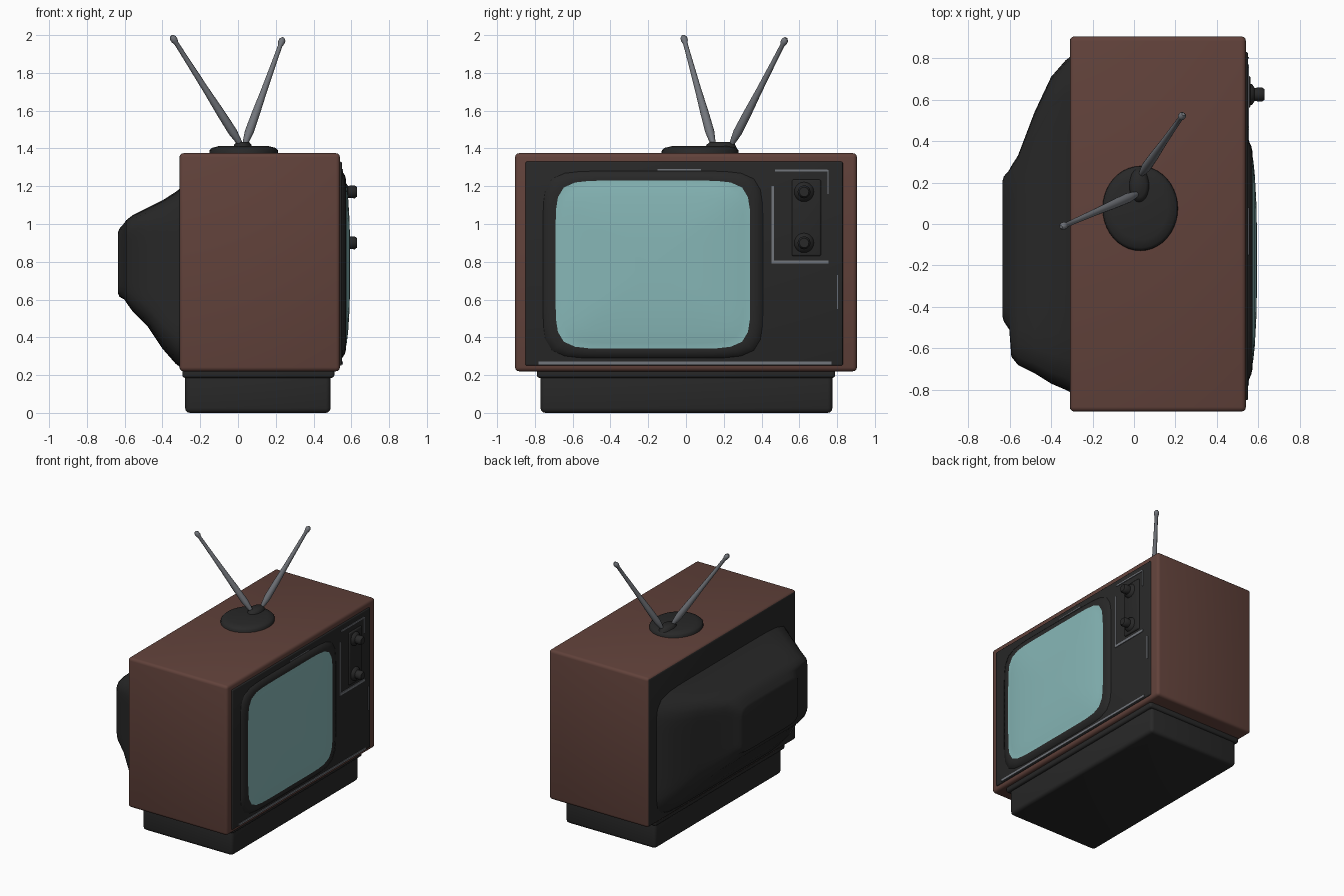
import bpy, bmesh, math
from mathutils import Vector

if "Cube" in bpy.data.objects:
    bpy.data.objects.remove(bpy.data.objects["Cube"])


def material(name, rgb):
    m = bpy.data.materials.new(name)
    m.diffuse_color = (*rgb, 1)
    m.use_nodes = True
    m.node_tree.nodes["Principled BSDF"].inputs["Base Color"].default_value = m.diffuse_color
    return m


BROWN = material("brown wood", (0.120, 0.054, 0.043))
BLACK = material("black plastic", (0.021, 0.021, 0.021))
GLASS = material("teal glass", (0.24, 0.47, 0.47))
METAL = material("grey metal", (0.17, 0.18, 0.20))


def finish(bm, name, mats, angle=35):
    bmesh.ops.recalc_face_normals(bm, faces=bm.faces[:])
    me = bpy.data.meshes.new(name)
    bm.to_mesh(me)
    bm.free()
    for m in mats:
        me.materials.append(m)
    ob = bpy.data.objects.new(name, me)
    bpy.context.collection.objects.link(ob)
    bpy.ops.object.select_all(action='DESELECT')
    ob.select_set(True)
    bpy.context.view_layer.objects.active = ob
    bpy.ops.object.shade_smooth_by_angle(angle=math.radians(angle))
    return ob


def box(name, x, y, z, mats, bevel=0.0, rule=None):
    bm = bmesh.new()
    bmesh.ops.create_cube(bm, size=1)
    for v in bm.verts:
        v.co = [r[0] + (c + 0.5) * (r[1] - r[0]) for c, r in zip(v.co, (x, y, z))]
    if bevel:
        bmesh.ops.bevel(bm, geom=bm.edges[:], offset=bevel, segments=3,
                        profile=0.5, affect='EDGES')
    bm.normal_update()
    if rule:
        for f in bm.faces:
            f.material_index = rule(f)
    return finish(bm, name, mats)


def skin(bm, rings):
    """Bridge rings of points and cap both ends; yields faces per band."""
    vs = [[bm.verts.new(p) for p in r] for r in rings]
    bands = []
    for a, b in zip(vs, vs[1:]):
        n = len(a)
        bands.append([bm.faces.new((a[i], a[(i + 1) % n], b[(i + 1) % n], b[i]))
                      for i in range(n)])
    return bm.faces.new(vs[0]), bands, bm.faces.new(vs[-1])


def squircle(y0, y1, z0, z1, power, n=64):
    pts = []
    for i in range(n):
        c, s = math.cos(2 * math.pi * i / n), math.sin(2 * math.pi * i / n)
        # even spread of points around a rounded rectangle
        k = (abs(c) ** power + abs(s) ** power) ** (-1 / power)
        pts.append(((y0 + y1) / 2 + k * c * (y1 - y0) / 2,
                    (z0 + z1) / 2 + k * s * (z1 - z0) / 2))
    return pts


# Cabinet with black back face
box("cabinet", (-0.31, 0.54), (-0.905, 0.905), (0.22, 1.375), [BROWN, BLACK], 0.022,
    lambda f: int(f.normal.x < -0.9))

# Base and its upper lip
box("base", (-0.28, 0.49), (-0.77, 0.775), (0.0, 0.22), [BLACK], 0.025)
box("base_lip", (-0.295, 0.51), (-0.79, 0.79), (0.185, 0.24), [BLACK], 0.015)

# Front panel
box("front_panel", (0.50, 0.55), (-0.85, 0.83), (0.25, 1.33), [BLACK], 0.008)

# Tube housing at the back: x, y0, y1, z0, z1
sections = [(-0.29, -0.82, 0.82, 0.23, 1.20), (-0.33, -0.80, 0.79, 0.26, 1.17),
            (-0.40, -0.77, 0.71, 0.34, 1.125), (-0.48, -0.72, 0.54, 0.46, 1.085),
            (-0.56, -0.68, 0.33, 0.54, 1.045), (-0.592, -0.64, 0.28, 0.585, 1.02),
            (-0.602, -0.51, 0.26, 0.60, 1.005), (-0.628, -0.47, 0.23, 0.615, 0.975),
            (-0.634, -0.45, 0.21, 0.63, 0.96)]
bm = bmesh.new()
skin(bm, [[(s[0], y, z) for y, z in squircle(*s[1:], 9)] for s in sections])
finish(bm, "tube_housing", [BLACK], 30)

# Screen and its swollen surround in one shell: scale from screen edge, x
CY, CZ, HY, HZ = -0.175, 0.785, 0.515, 0.445
shell = [(0.05, 0.594), (0.3, 0.593), (0.55, 0.590), (0.8, 0.583), (0.93, 0.576),
         (1.0, 0.570), (1.02, 0.571), (1.06, 0.566), (1.11, 0.552), (1.13, 0.53)]
bm = bmesh.new()
rings = []
for s, x in shell:
    gy = HY + (s - 1) * 0.6 if s > 1 else HY * s
    gz = HZ + (s - 1) * 0.45 if s > 1 else HZ * s
    rings.append([(x, y, z) for y, z in
                  squircle(CY - gy, CY + gy, CZ - gz, CZ + gz, 8)])
inner, bands, outer = skin(bm, rings)
for i, band in enumerate(bands):
    for f in band:
        f.material_index = 0 if i < 5 else 1
outer.material_index = 1
finish(bm, "screen", [GLASS, BLACK], 40)

# Control panel plate and metal trim strips
box("control_plate", (0.54, 0.562), (0.56, 0.715), (0.83, 1.235), [BLACK], 0.01)
trims = {"control_trim_left": (0.453, 0.465, 0.79, 1.20),
         "control_trim_bottom": (0.453, 0.755, 0.79, 0.808),
         "control_trim_top": (0.47, 0.75, 1.278, 1.288),
         "control_trim_right": (0.748, 0.755, 1.16, 1.285),
         "bottom_trim": (-0.78, 0.77, 0.256, 0.272),
         "side_trim": (0.799, 0.806, 0.55, 0.73),
         "top_trim": (-0.15, 0.08, 1.284, 1.291)}
for name, (y0, y1, z0, z1) in trims.items():
    box(name, (0.547, 0.555), (y0, y1), (z0, z1), [METAL])


def lathe(name, start, end, profile, mat, n=20, sx=1.0):
    """Round part along start-end; profile holds (fraction, radius)."""
    a, b = Vector(start), Vector(end)
    q = (b - a).to_track_quat('Z', 'Y')
    bm = bmesh.new()
    skin(bm, [[a + (b - a) * t + q @ Vector((r * sx * math.cos(2 * math.pi * i / n),
                                             r * math.sin(2 * math.pi * i / n), 0))
               for i in range(n)] for t, r in profile])
    return finish(bm, name, [mat], 50)


# Two tuning knobs
for name, z in (("upper_knob", 1.17), ("lower_knob", 0.90)):
    lathe(name, (0.55, 0.625, z), (0.63, 0.625, z),
          [(0, 0.055), (0.25, 0.05), (0.4, 0.032), (0.85, 0.034), (1, 0.025)], BLACK)

# Aerial foot, with a small mount on top
lathe("aerial_foot", (0.03, 0.075, 1.365), (0.03, 0.075, 1.412),
      [(0, 0.205), (0.55, 0.203), (0.8, 0.19), (1, 0.15)], BLACK, 40, 0.89)
lathe("aerial_mount", (0.025, 0.185, 1.40), (0.025, 0.185, 1.435),
      [(0, 0.085), (0.6, 0.075), (1, 0.055)], BLACK, 24, 0.6)

# Two aerial rods with rounded tips
rod = [(0, 0.012), (0.05, 0.018), (0.12, 0.024), (0.3, 0.022), (0.5, 0.017),
       (0.8, 0.013), (0.93, 0.012), (0.955, 0.018), (0.98, 0.018), (1, 0.008)]
lathe("left_aerial", (0.015, 0.145, 1.42), (-0.352, -0.015, 1.997), rod, METAL, 14)
lathe("right_aerial", (0.035, 0.24, 1.42), (0.238, 0.53, 1.985), rod, METAL, 14)
